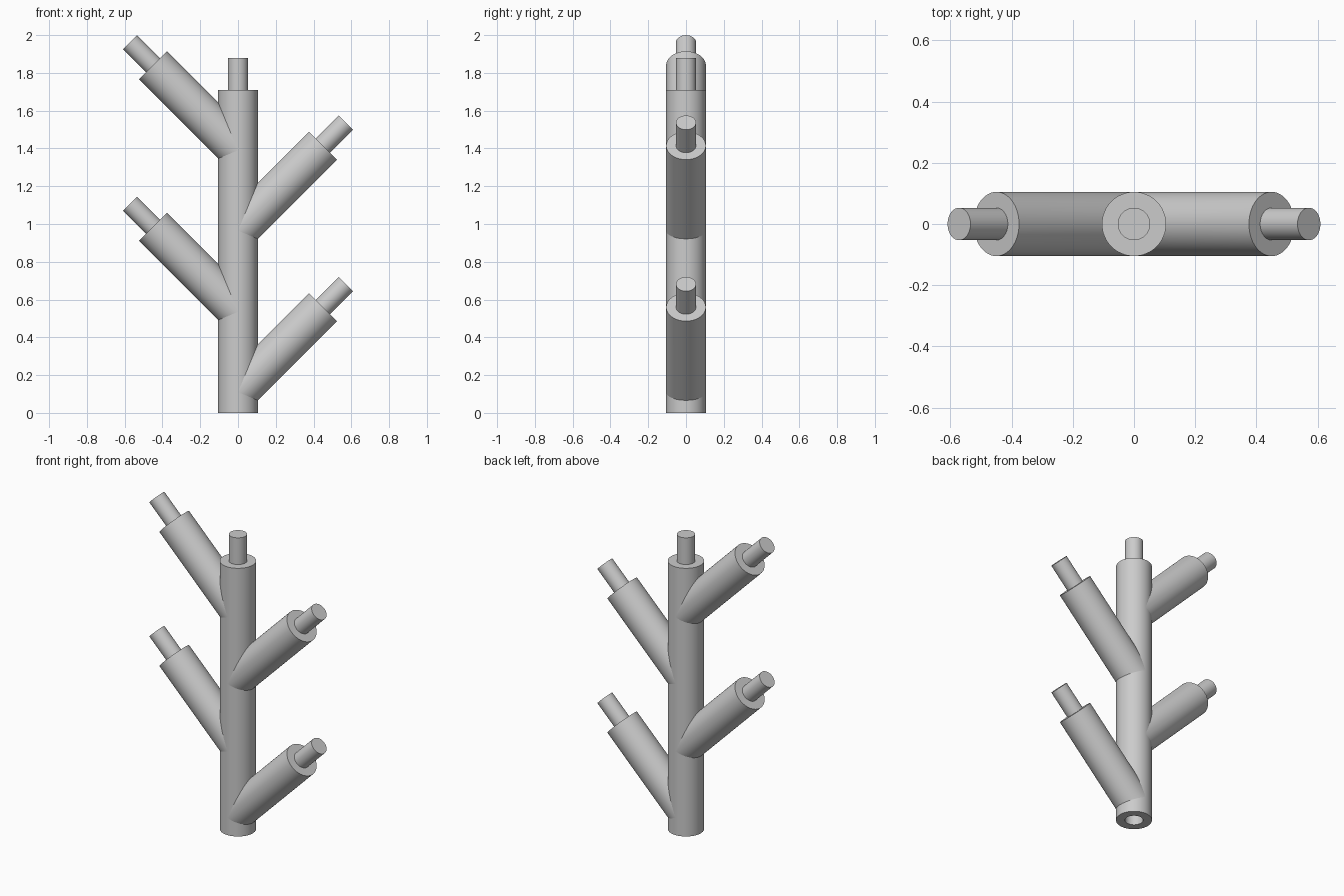
import bpy, bmesh, math
from mathutils import Matrix

if "Cube" in bpy.data.objects:
    bpy.data.objects.remove(bpy.data.objects["Cube"], do_unlink=True)

SEGMENTS = 64
R = 0.105          # pole and branch radius
PEG = 0.053        # peg and socket radius

grey = bpy.data.materials.new("plain grey")
grey.use_nodes = True
grey.diffuse_color = (0.6, 0.6, 0.6, 1)
grey.node_tree.nodes["Principled BSDF"].inputs["Base Color"].default_value = (0.6, 0.6, 0.6, 1)


def lathe(bm, profile, cap_start):
    """Turn (radius, height) points around z and cap the ends; return the rings."""
    rings = []
    for r, z in profile:
        angles = [math.tau * i / SEGMENTS for i in range(SEGMENTS)]
        rings.append([bm.verts.new((r * math.cos(a), r * math.sin(a), z)) for a in angles])
    for low, high in zip(rings, rings[1:]):
        for i in range(SEGMENTS):
            j = (i + 1) % SEGMENTS
            bm.faces.new((low[i], low[j], high[j], high[i]))
    bm.faces.new(rings[-1])
    if cap_start:
        bm.faces.new(rings[0][::-1])
    return rings


def finish(bm, name):
    bmesh.ops.recalc_face_normals(bm, faces=bm.faces)
    mesh = bpy.data.meshes.new(name)
    bm.to_mesh(mesh)
    bm.free()
    mesh.materials.append(grey)
    obj = bpy.data.objects.new(name, mesh)
    bpy.context.collection.objects.link(obj)
    bpy.ops.object.select_all(action='DESELECT')
    obj.select_set(True)
    bpy.context.view_layer.objects.active = obj
    bpy.ops.object.shade_smooth_by_angle(angle=math.radians(30))


def branch(name, side, height):
    """A pegged branch rising at 45 degrees from the pole axis."""
    bm = bmesh.new()
    end, tip = 0.45 * math.sqrt(2), 0.572 * math.sqrt(2)
    rings = lathe(bm, [(R, 0), (R, end), (PEG, end), (PEG, tip)], False)
    tilt = Matrix.Rotation(side * math.pi / 4, 4, 'Y')
    bm.transform(Matrix.Translation((0, 0, height)) @ tilt)
    # saddle cut: slide the root just under the surface of the pole
    for v in rings[0]:
        reach = 0.95 * math.sqrt(max(0, R * R - v.co.y ** 2))
        slide = reach - side * v.co.x
        v.co.x += side * slide
        v.co.z += slide
    finish(bm, name)


# Pole with a peg on top and a matching socket underneath
bm = bmesh.new()
lathe(bm, [(PEG, 0.17), (PEG, 0), (R, 0), (R, 1.71), (PEG, 1.71), (PEG, 1.88)], True)
finish(bm, "pole")

# Alternating branches
branch("lower_left_branch", 1, 0.11)
branch("lower_right_branch", -1, 0.535)
branch("upper_left_branch", 1, 0.965)
branch("upper_right_branch", -1, 1.39)
